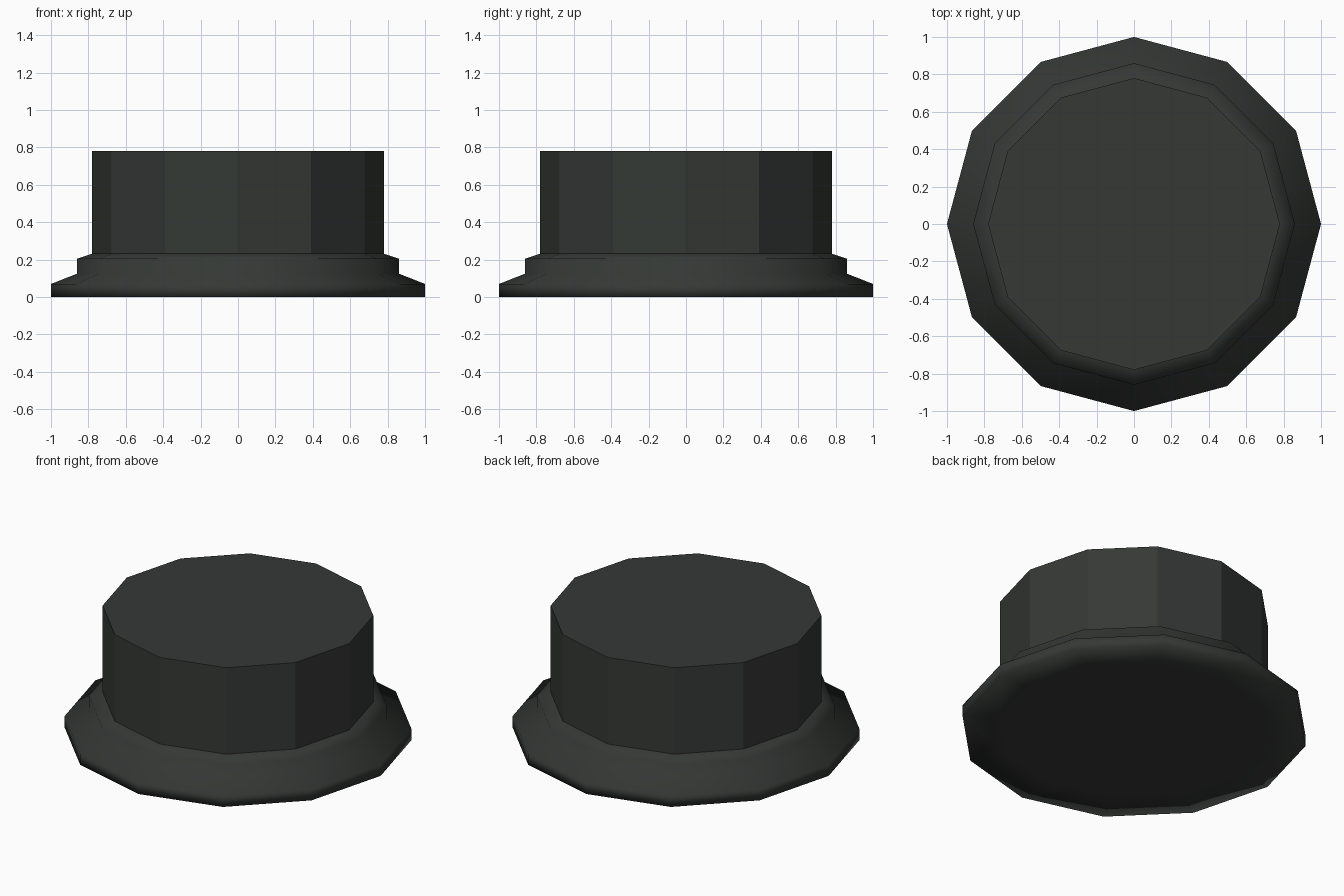
import bpy, bmesh
from math import cos, sin, tau

if "Cube" in bpy.data.objects:
    bpy.data.objects.remove(bpy.data.objects["Cube"])

SIDES = 12

dark = bpy.data.materials.new("dark_grey_green")
dark.diffuse_color = (0.035, 0.04, 0.036, 1)
dark.use_nodes = True
dark.node_tree.nodes["Principled BSDF"].inputs["Base Color"].default_value = dark.diffuse_color


def lathe(name, profile, smooth, cap=False):
    """Revolve (radius, z) points, listed bottom to top, into a 12-sided part."""
    bm = bmesh.new()
    rings = [[bm.verts.new((r * cos(tau * i / SIDES), r * sin(tau * i / SIDES), z))
              for i in range(SIDES)] for r, z in profile]
    for low, high in zip(rings, rings[1:]):
        for i in range(SIDES):
            j = (i + 1) % SIDES
            bm.faces.new((low[i], low[j], high[j], high[i]))
    if cap:
        bm.faces.new(rings[0][::-1])
        bm.faces.new(rings[-1])
    for f in bm.faces:
        f.smooth = smooth
    mesh = bpy.data.meshes.new(name)
    bm.to_mesh(mesh)
    bm.free()
    mesh.materials.append(dark)
    obj = bpy.data.objects.new(name, mesh)
    bpy.context.collection.objects.link(obj)
    return obj


# Flat-shaded central drum
lathe("drum", [(0.78, 0), (0.78, 0.78)], smooth=False, cap=True)

# Smooth stepped flange around the base, with its underside ring
lathe("base_flange", [(0.78, 0), (1.0, 0), (1.0, 0.07), (0.86, 0.125),
                      (0.86, 0.205), (0.78, 0.232)], smooth=True)
